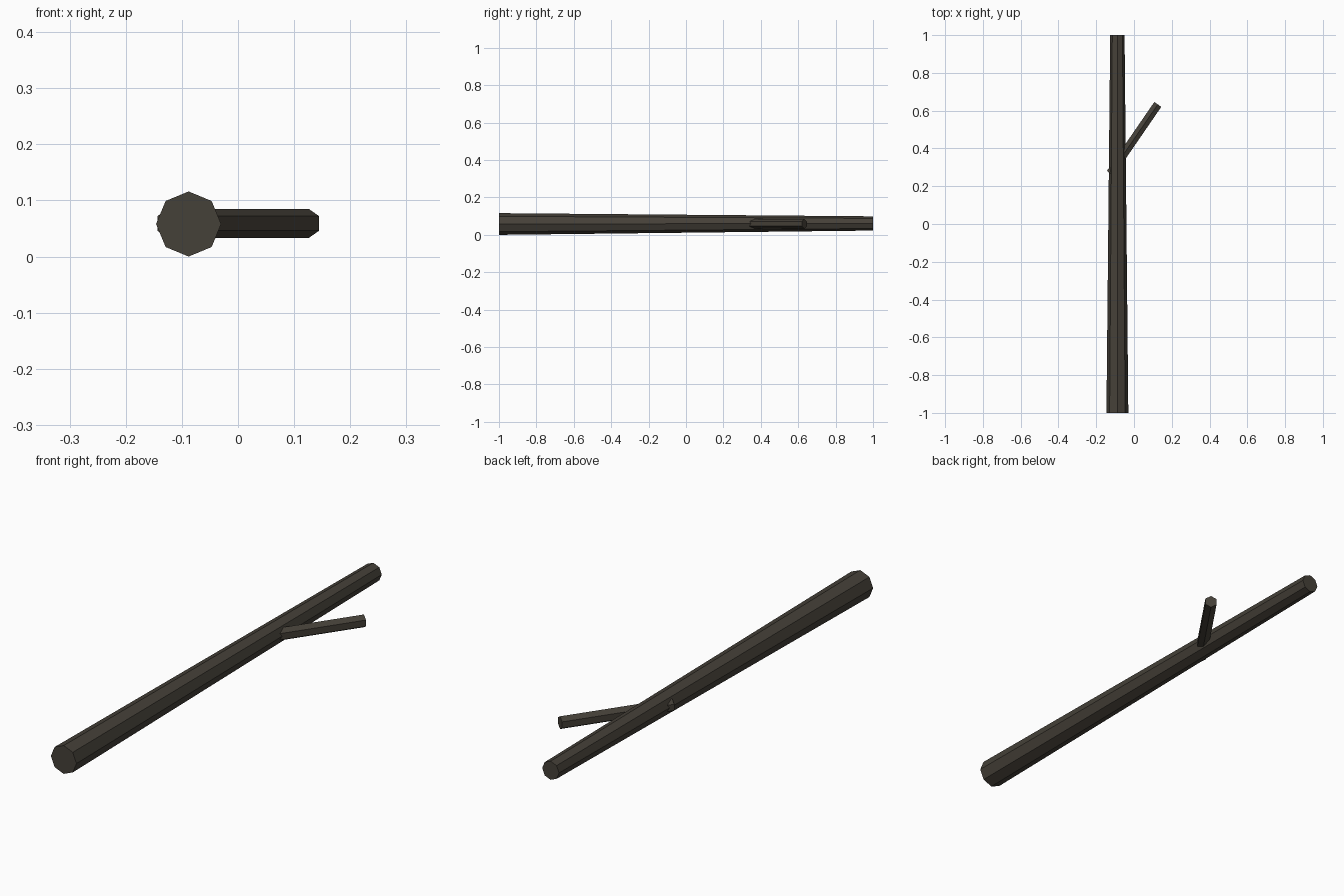
import bpy
from mathutils import Vector

cube = bpy.data.objects.get("Cube")
if cube:
    bpy.data.objects.remove(cube, do_unlink=True)

bark = bpy.data.materials.new("dark_bark")
bark.use_nodes = True
colour = (0.06, 0.052, 0.04, 1)
bark.diffuse_color = colour
bark.node_tree.nodes["Principled BSDF"].inputs["Base Color"].default_value = colour


def limb(name, start, end, r_start, r_end, sides):
    """Flat-shaded tapered rod between two points, with a corner facing up."""
    start, end = Vector(start), Vector(end)
    axis = end - start
    bpy.ops.mesh.primitive_cone_add(vertices=sides, radius1=r_start, radius2=r_end,
                                    depth=axis.length, location=(start + end) / 2)
    obj = bpy.context.object
    obj.name = name
    obj.rotation_euler = axis.to_track_quat('Z', 'Y').to_euler()
    obj.data.materials.append(bark)
    return obj


# Main stick, thinner towards the back
limb("main_stick", (-0.088, -1, 0.058), (-0.088, 1, 0.061), 0.058, 0.038, 8)

# Side twig, its base just breaking through the far side of the stick
limb("side_twig", (-0.125, 0.268, 0.059), (0.126, 0.633, 0.059), 0.026, 0.026, 6)
